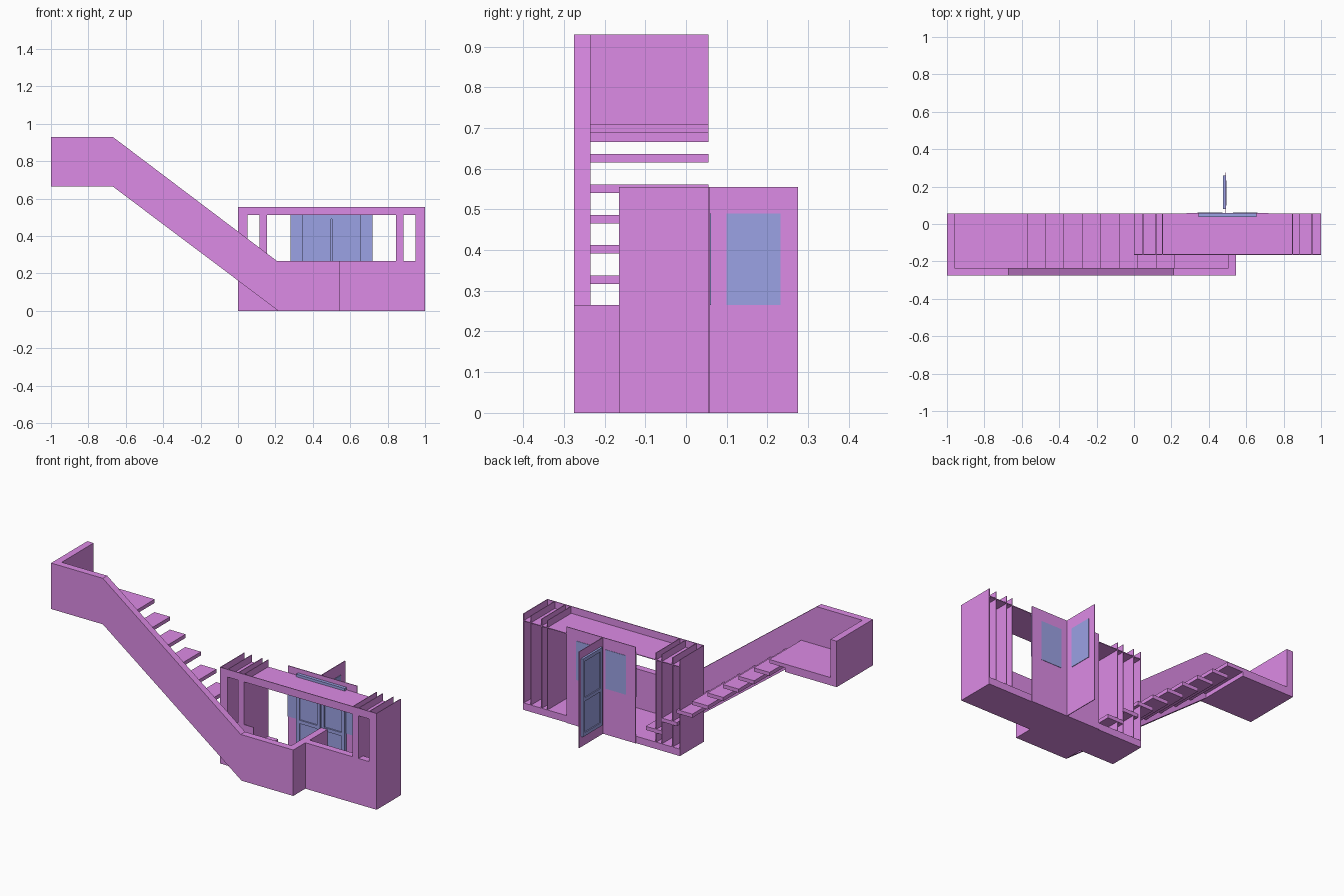
import bpy, bmesh

if "Cube" in bpy.data.objects:
    bpy.data.objects.remove(bpy.data.objects["Cube"])


def material(name, rgb):
    m = bpy.data.materials.new(name)
    m.diffuse_color = (*rgb, 1)
    m.use_nodes = True
    m.node_tree.nodes["Principled BSDF"].inputs["Base Color"].default_value = m.diffuse_color
    return m


PURPLE = material("purple_wall", (0.72, 0.26, 0.79))
BLUE = material("blue_joinery", (0.33, 0.36, 0.78))
T = 0.004  # thickness of sheet walls


def finish(name, bm, mat):
    bmesh.ops.recalc_face_normals(bm, faces=bm.faces)
    me = bpy.data.meshes.new(name)
    bm.to_mesh(me)
    bm.free()
    me.materials.append(mat)
    ob = bpy.data.objects.new(name, me)
    bpy.context.collection.objects.link(ob)
    return ob


def box(name, x, y, z, mat=PURPLE):
    bm = bmesh.new()
    bmesh.ops.create_cube(bm, size=1)
    for v in bm.verts:
        v.co = [r[0] if c < 0 else r[1] for c, r in zip(v.co, (x, y, z))]
    return finish(name, bm, mat)


def extrude_xz(name, pts, y0, y1, mat=PURPLE):
    bm = bmesh.new()
    f = bm.faces.new([bm.verts.new((px, y0, pz)) for px, pz in pts])
    r = bmesh.ops.extrude_face_region(bm, geom=[f])
    for v in r["geom"]:
        if isinstance(v, bmesh.types.BMVert):
            v.co.y = y1
    return finish(name, bm, mat)


F, B = -0.165, 0.055  # front and back of the corridor

# Stair parapet, running from the upper landing to the lower one
extrude_xz("stair_parapet",
           [(-1, 0.665), (-0.67, 0.665), (0.215, 0), (0.545, 0),
            (0.545, 0.265), (0.21, 0.265), (-0.67, 0.93), (-1, 0.93)],
           -0.275, -0.235)

# Upper landing
box("upper_end_wall", (-1, -0.96), (-0.235, B), (0.665, 0.93))
box("upper_landing_floor", (-0.96, -0.67), (-0.235, B), (0.665, 0.71))

# Open treads
for i in range(9):
    x0, z = -0.67 + i * 0.0985, 0.71 - i * 0.0745
    box(f"tread_{i + 1}", (x0, x0 + 0.1), (-0.235, B), (z - 0.021, z))

# Lower landing and corridor floor
box("lower_landing_floor", (0.215, 0.505), (-0.235, F), (0, 0.04))
box("lower_end_wall", (0.505, 0.545), (-0.235, B - 0.02), (0, 0.265))
box("corridor_floor", (0, 1), (F, B), (0, 0.04))

# Corridor facade: parapet, lintel, recessed roof
box("corridor_parapet", (0.545, 1), (F, F + 0.04), (0, 0.265))
box("under_stair_wall", (0, 0.215), (F, F + T), (0, 0.265))
box("facade_lintel", (0, 1), (F, F + T), (0.513, 0.555))
box("corridor_roof", (0, 1), (F, B), (0.511, 0.515))

# Facade posts and the sheet walls behind their edges, mirrored about x = 0.5
for side in ("left", "right"):
    def mx(a, b):
        return (a, b) if side == "left" else (1 - b, 1 - a)
    box(f"{side}_corner_post", mx(0, 0.05), (F, F + T), (0.265, 0.513))
    box(f"{side}_inner_post", mx(0.115, 0.155), (F, F + T), (0.265, 0.513))
    for i, (a, b) in enumerate(((0, T), (0.05 - T, 0.05),
                                (0.115, 0.115 + T), (0.155 - T, 0.155))):
        box(f"{side}_fin_{i + 1}", mx(a, b), (F, B), (0, 0.555))

# Rear door wall and the dividing wall behind it
box("door_wall", (0.28, 0.72), (B, B + T), (0, 0.555))
box("dividing_wall", (0.488, 0.488 + T), (B, 0.275), (0, 0.555))

# Blue windows and double doors on the corridor side
box("window_sheet", (0.28, 0.72), (B - 0.005, B), (0.265, 0.515), BLUE)
box("door_head", (0.345, 0.655), (0.037, B), (0.49, 0.53), BLUE)
for n, (a, b) in {"left": (0.345, 0.497), "right": (0.503, 0.655)}.items():
    box(f"{n}_door_leaf", (a, b), (0.045, B), (0.04, 0.49), BLUE)
    for s in ((a, a + 0.02), (b - 0.02, b)):
        box(f"{n}_door_stile", s, (0.037, 0.045), (0.04, 0.49), BLUE)
    for z in (0.04, 0.25, 0.47):
        box(f"{n}_door_rail", (a + 0.02, b - 0.02), (0.037, 0.045), (z, z + 0.02), BLUE)

# Glazing seen on the rear side of the door wall
for n, (a, b) in {"left": (0.34, 0.472), "right": (0.528, 0.66)}.items():
    box(f"{n}_rear_pane", (a, b), (B + T, B + T + 0.002), (0.265, 0.49), BLUE)

# Side door on the dividing wall
box("side_door_leaf", (0.482, 0.488), (0.08, 0.26), (0.06, 0.51), BLUE)
for s in ((0.08, 0.1), (0.24, 0.26)):
    box("side_door_stile", (0.476, 0.482), s, (0.06, 0.51), BLUE)
for z in (0.06, 0.26, 0.49):
    box("side_door_rail", (0.476, 0.482), (0.1, 0.24), (z, z + 0.02), BLUE)
box("side_door_pane", (0.492, 0.495), (0.1, 0.232), (0.265, 0.49), BLUE)
